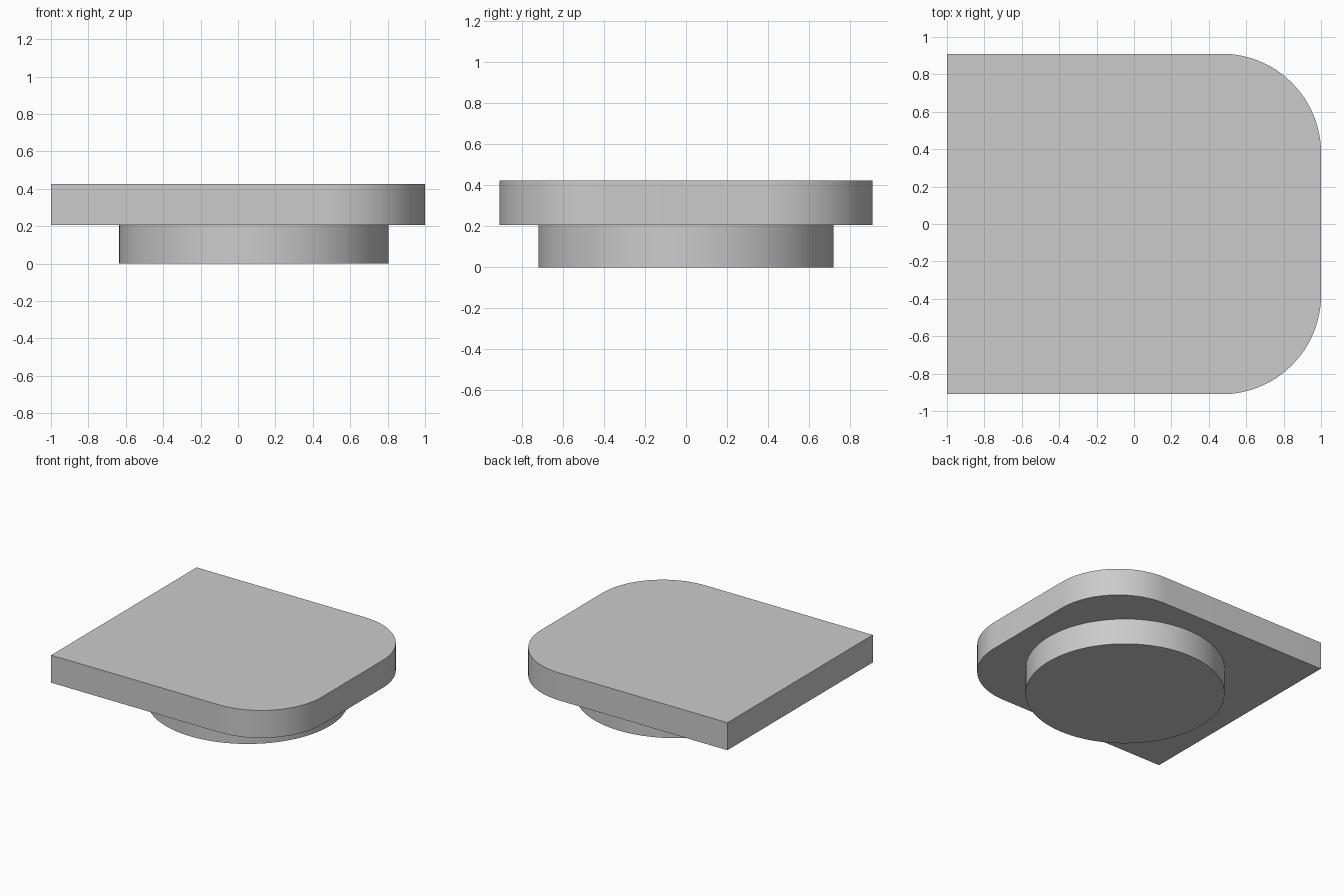
import bpy, bmesh
from math import sin, cos, pi, radians

cube = bpy.data.objects.get("Cube")
if cube:
    bpy.data.objects.remove(cube, do_unlink=True)

grey = bpy.data.materials.new("plain grey")
grey.use_nodes = True
colour = (0.6, 0.6, 0.6, 1)
grey.diffuse_color = colour
grey.node_tree.nodes["Principled BSDF"].inputs["Base Color"].default_value = colour


def arc(cx, cy, radius, start, end, steps):
    """Points along an arc, angles in radians."""
    angles = [start + (end - start) * i / steps for i in range(steps + 1)]
    return [(cx + radius * cos(a), cy + radius * sin(a)) for a in angles]


def extrude_outline(name, outline, bottom, top):
    """Closed prism from a flat outline, smooth around its curves."""
    bm = bmesh.new()
    face = bm.faces.new([bm.verts.new((x, y, bottom)) for x, y in outline])
    extruded = bmesh.ops.extrude_face_region(bm, geom=[face], use_keep_orig=True)
    raised = [g for g in extruded["geom"] if isinstance(g, bmesh.types.BMVert)]
    bmesh.ops.translate(bm, verts=raised, vec=(0, 0, top - bottom))
    bmesh.ops.recalc_face_normals(bm, faces=bm.faces)
    mesh = bpy.data.meshes.new(name)
    bm.to_mesh(mesh)
    bm.free()
    mesh.materials.append(grey)
    obj = bpy.data.objects.new(name, mesh)
    bpy.context.collection.objects.link(obj)
    bpy.ops.object.select_all(action="DESELECT")
    obj.select_set(True)
    bpy.context.view_layer.objects.active = obj
    bpy.ops.object.shade_smooth_by_angle(angle=radians(30))
    return obj


# Plate: square at the right end, two rounded corners at the left end
half_width, corner = 0.91, 0.53
centre = half_width - corner
plate_outline = (
    [(-1, half_width), (-1, -half_width)]
    + arc(1 - corner, -centre, corner, -pi / 2, 0, 24)
    + arc(1 - corner, centre, corner, 0, pi / 2, 24)
)
extrude_outline("plate", plate_outline, 0.207, 0.425)

# Round boss underneath
boss_outline = arc(0.085, 0, 0.72, 0, 2 * pi, 96)[:-1]
extrude_outline("round_boss", boss_outline, 0, 0.207)
